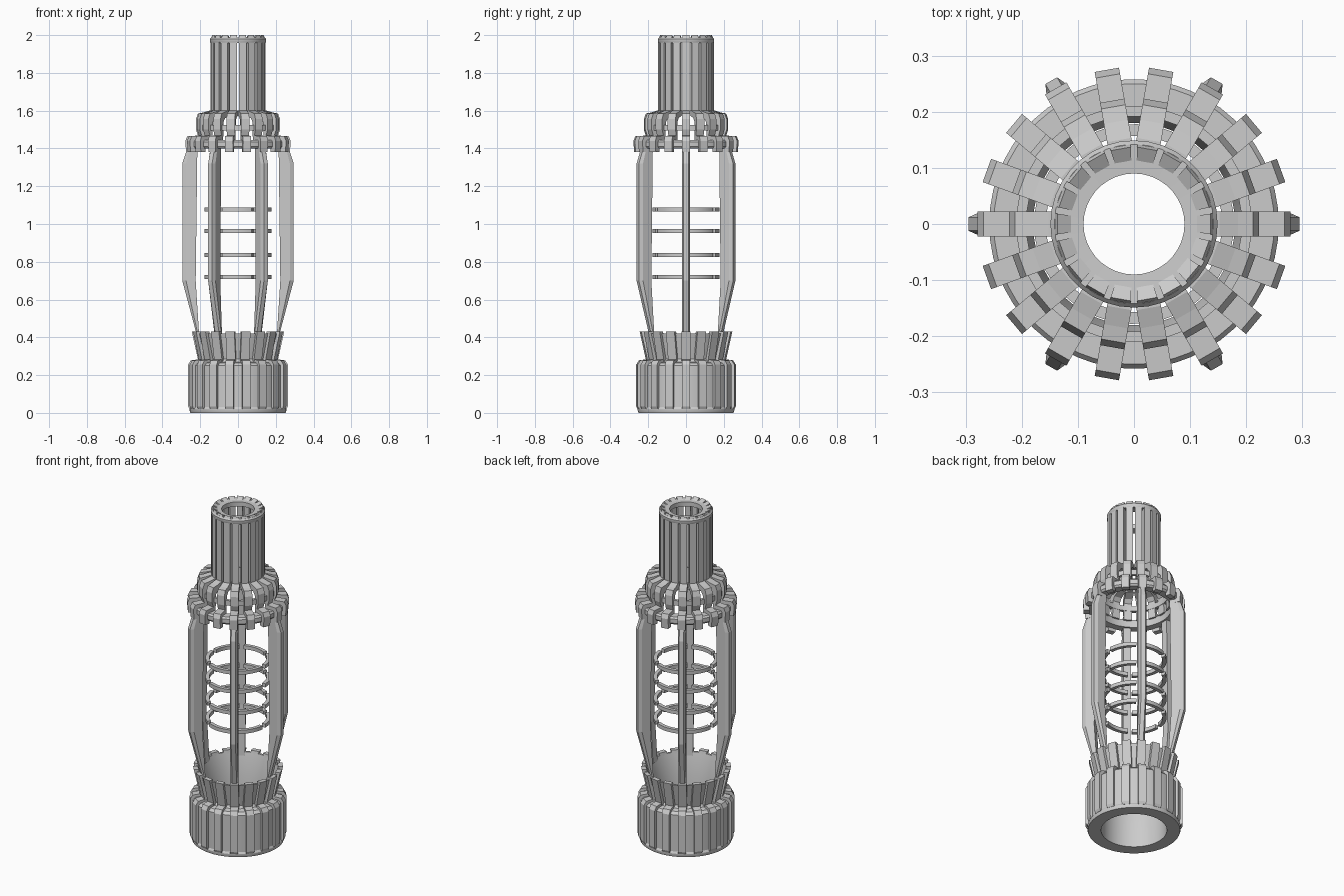
import bpy, bmesh
from math import sin, cos, radians

if "Cube" in bpy.data.objects:
    bpy.data.objects.remove(bpy.data.objects["Cube"])

RIBS = [20 * i for i in range(18)]
STRUTS = [60 * i for i in range(6)]


def finish(name, bm, smooth=False):
    bmesh.ops.recalc_face_normals(bm, faces=bm.faces[:])
    me = bpy.data.meshes.new(name)
    bm.to_mesh(me)
    bm.free()
    ob = bpy.data.objects.new(name, me)
    bpy.context.collection.objects.link(ob)
    if smooth:
        bpy.ops.object.select_all(action='DESELECT')
        ob.select_set(True)
        bpy.context.view_layer.objects.active = ob
        bpy.ops.object.shade_smooth_by_angle(angle=radians(30))
    return ob


def radial(name, layers, angles, wedge=None):
    """Repeat a (radius, z) profile round the axis; layers = (sideways offset, profile)."""
    bm = bmesh.new()
    for deg in angles:
        c, s = cos(radians(deg)), sin(radians(deg))
        loops = []
        for off, prof in layers:
            loop = []
            for r, z in prof:
                y = off * r / wedge if wedge else off
                loop.append(bm.verts.new((r * c - y * s, r * s + y * c, z)))
            loops.append(loop)
        n = len(loops[0])
        for a, b in zip(loops, loops[1:]):
            for i in range(n):
                j = (i + 1) % n
                bm.faces.new((a[i], a[j], b[j], b[i]))
        bm.faces.new(loops[0])
        bm.faces.new(loops[-1])
    return finish(name, bm)


def bar(name, prof, half, wedge=None):
    return radial(name, [(-half, prof), (half, prof)], RIBS, wedge)


def lathe(name, prof, n=54, start=0, sweep=360, bm=None):
    """Revolve a closed profile, fully or as an arc with end caps."""
    own = bm is None
    bm = bm or bmesh.new()
    full = sweep == 360
    rows = []
    for k in range(n if full else n + 1):
        a = radians(start + sweep * k / n)
        rows.append([bm.verts.new((r * cos(a), r * sin(a), z)) for r, z in prof])
    m = len(prof)
    for k in range(n):
        a, b = rows[k], rows[(k + 1) % len(rows)]
        for i in range(m):
            j = (i + 1) % m
            bm.faces.new((a[i], a[j], b[j], b[i]))
    if not full:
        bm.faces.new(rows[0])
        bm.faces.new(rows[-1])
    if own:
        return finish(name, bm, True)


def box(r0, r1, z0, z1):
    return [(r0, z0), (r1, z0), (r1, z1), (r0, z1)]


# Base ring with flared cup, and its ribs
lathe("base_cup", [(.18, 0), (.252, 0), (.256, .012), (.256, .02), (.25, .03), (.25, .25),
                   (.235, .265), (.205, .27), (.195, .285), (.228, .42), (.216, .42), (.18, .28)])
bar("base_ribs", [(.24, .02), (.257, .02), (.264, .035), (.264, .255), (.25, .278),
                  (.20, .285), (.195, .26), (.235, .25)], .022)
bar("cup_ribs", [(.185, .275), (.21, .275), (.245, .432), (.218, .432)], .024)

# Six tall struts with chamfered outer edges
core = [(.205, .40), (.215, .40), (.295, .70), (.295, 1.32), (.265, 1.41), (.215, 1.41), (.224, .70)]
edge = [(.205, .40), (.209, .40), (.275, .70), (.275, 1.32), (.252, 1.41), (.215, 1.41), (.224, .70)]
radial("struts", [(-.021, edge), (-.012, core), (.012, core), (.021, edge)], STRUTS)

# Broken inner rings
bm = bmesh.new()
for z in (.72, .835, .963, 1.077):
    for a in STRUTS:
        lathe("", box(.157, .178, z - .011, z + .011), 8, a + 2, 52, bm)
finish("inner_rings", bm, True)

# Shoulder collar rings
lathe("collar_ring", [(.205, 1.40), (.25, 1.40), (.258, 1.41), (.258, 1.435), (.25, 1.445), (.205, 1.445)])
lathe("shoulder_ring", box(.192, .21, 1.495, 1.525))

# Stepped ribs running from the neck down over the collar
bar("shoulder_ribs", [(.125, 1.60), (.152, 1.60), (.185, 1.59), (.212, 1.585), (.223, 1.555), (.223, 1.50),
                      (.212, 1.468), (.268, 1.465), (.279, 1.44), (.275, 1.38), (.243, 1.38),
                      (.243, 1.435), (.195, 1.44), (.192, 1.54), (.175, 1.56), (.125, 1.575)], .022)

# Slotted neck and its top ring
bar("neck_bars", [(.112, 1.58), (.146, 1.58), (.146, 1.975), (.136, 2.0), (.11, 1.985)], .0195, .146)
lathe("neck_top_ring", [(.09, 1.958), (.145, 1.958), (.149, 1.965), (.149, 1.98), (.142, 1.988), (.09, 1.985)], 36)
